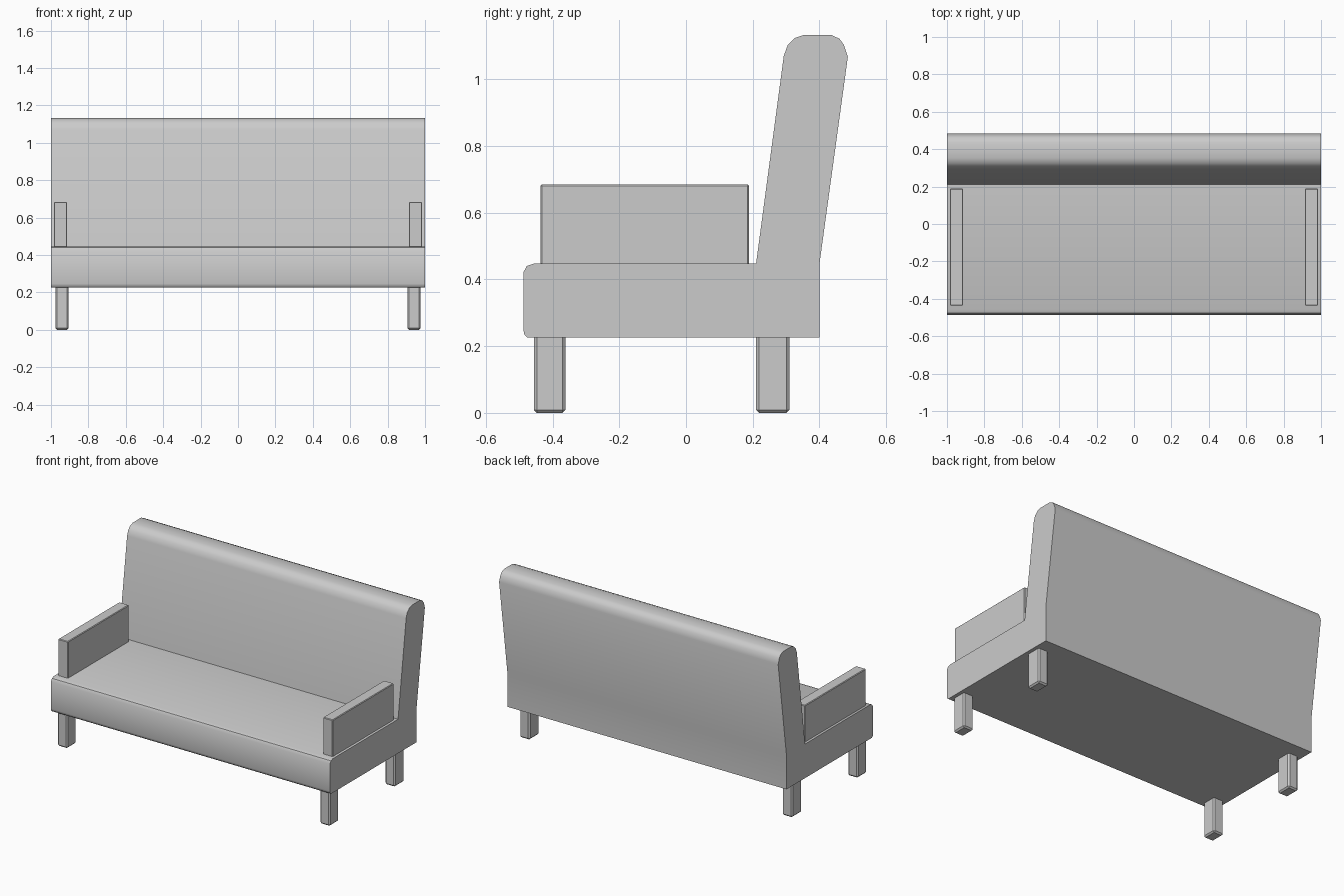
import bpy, bmesh

if "Cube" in bpy.data.objects:
    bpy.data.objects.remove(bpy.data.objects["Cube"])


def finish(name, bm, bevel=0.0):
    bmesh.ops.recalc_face_normals(bm, faces=bm.faces)
    mesh = bpy.data.meshes.new(name)
    bm.to_mesh(mesh)
    bm.free()
    ob = bpy.data.objects.new(name, mesh)
    bpy.context.collection.objects.link(ob)
    if bevel:
        mod = ob.modifiers.new("Bevel", "BEVEL")
        mod.width = bevel
        mod.segments = 1
    return ob


def box(name, lo, hi, bevel):
    bm = bmesh.new()
    bmesh.ops.create_cube(bm, size=1)
    for v in bm.verts:
        v.co = [(a + b) / 2 + c * (b - a) for a, b, c in zip(lo, hi, v.co)]
    return finish(name, bm, bevel)


# Seat and leaning backrest: one side profile (y, z) extruded across the width
profile = [
    (-0.475, 0.226), (0.40, 0.226), (0.40, 0.447), (0.485, 1.067),
    (0.473, 1.103), (0.46, 1.121), (0.436, 1.132), (0.352, 1.132),
    (0.325, 1.123), (0.305, 1.103), (0.293, 1.07), (0.21, 0.447),
    (-0.457, 0.447), (-0.477, 0.440), (-0.487, 0.422),
    (-0.487, 0.247), (-0.484, 0.234),
]
bm = bmesh.new()
face = bm.faces.new([bm.verts.new((-1, y, z)) for y, z in profile])
ext = bmesh.ops.extrude_face_region(bm, geom=[face])
bmesh.ops.translate(bm, vec=(2, 0, 0),
                    verts=[g for g in ext["geom"] if isinstance(g, bmesh.types.BMVert)])
body = finish("seat_and_back", bm)
bpy.context.view_layer.objects.active = body
body.select_set(True)
bpy.ops.object.shade_smooth_by_angle(angle=0.7)

# Armrests and legs on both sides
for side, s in (("left", -1), ("right", 1)):
    def pair(name, x0, x1, y0, y1, z0, z1, bevel):
        xa, xb = sorted((s * x0, s * x1))
        box(f"{side}_{name}", (xa, y0, z0), (xb, y1, z1), bevel)

    pair("armrest", 0.914, 0.984, -0.436, 0.189, 0.440, 0.684, 0.004)
    pair("front_leg", 0.905, 0.977, -0.456, -0.361, 0.0, 0.235, 0.009)
    pair("back_leg", 0.905, 0.977, 0.210, 0.310, 0.0, 0.235, 0.009)
